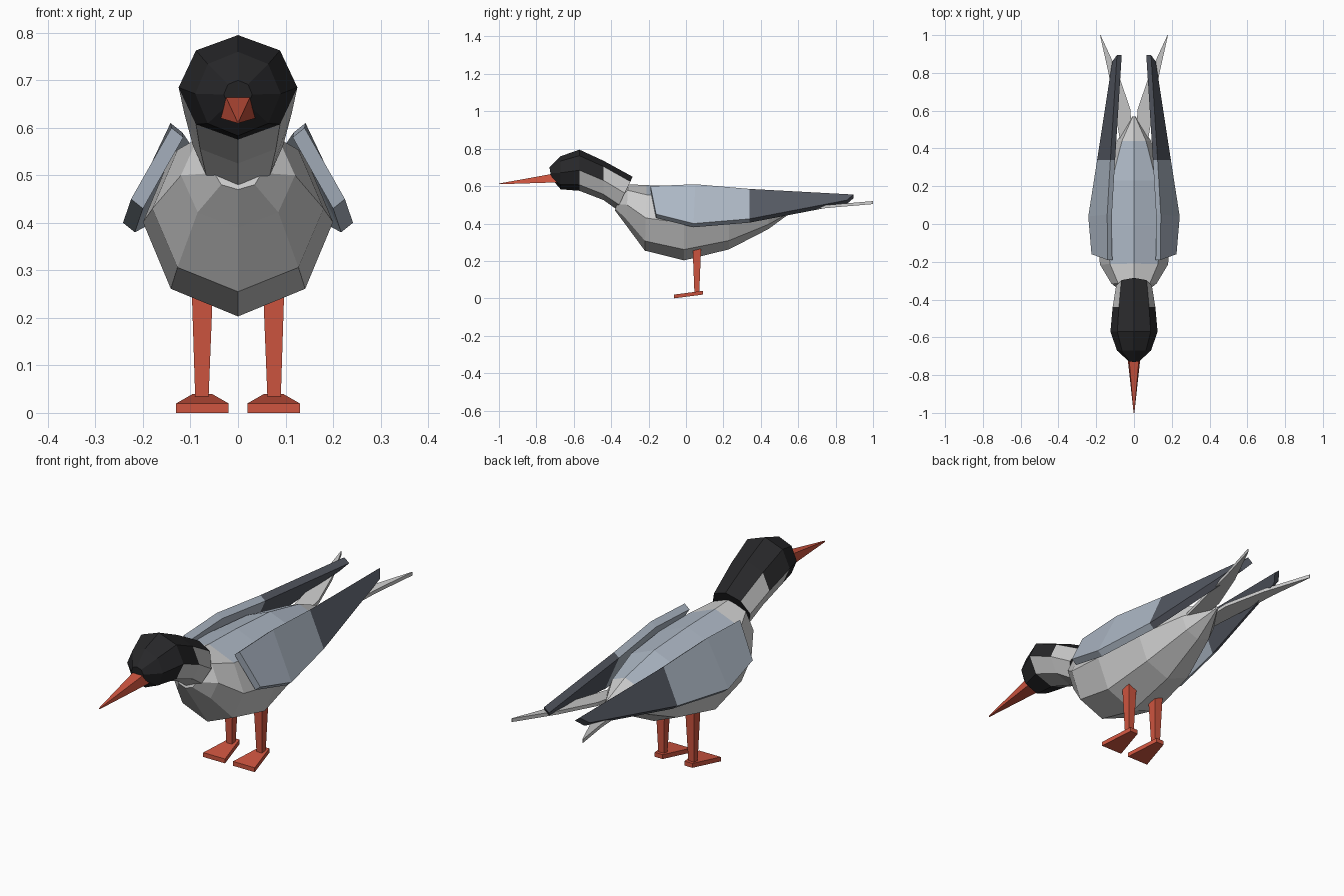
import bpy, math
from mathutils import Vector

if "Cube" in bpy.data.objects:
    bpy.data.objects.remove(bpy.data.objects["Cube"])


def mat(name, rgb):
    m = bpy.data.materials.new(name)
    m.diffuse_color = (*rgb, 1)
    m.use_nodes = True
    m.node_tree.nodes["Principled BSDF"].inputs["Base Color"].default_value = m.diffuse_color
    return m


BLACK = mat("black", (0.02, 0.02, 0.022))
RED = mat("red", (0.62, 0.09, 0.05))
SLATE = mat("slate", (0.42, 0.48, 0.56))
DARK = mat("dark_slate", (0.09, 0.10, 0.125))
PALE = mat("pale", (0.8, 0.8, 0.8))


def loft(name, rings, mats, pick=lambda seg, side: 0):
    """Skin equal-sized rings of points; pick() gives the material of each face."""
    n = len(rings[0])
    verts = [p for r in rings for p in r]
    faces, idx = [tuple(range(n))[::-1]], [pick(0, 0)]
    for s in range(len(rings) - 1):
        for i in range(n):
            j = (i + 1) % n
            faces.append((s * n + i, s * n + j, s * n + n + j, s * n + n + i))
            idx.append(pick(s, i))
    faces.append(tuple(range(len(verts) - n, len(verts))))
    idx.append(pick(len(rings) - 2, 0))
    me = bpy.data.meshes.new(name)
    me.from_pydata(verts, [], faces)
    for m in mats:
        me.materials.append(m)
    for p, k in zip(me.polygons, idx):
        p.material_index = k if mats else 0
    ob = bpy.data.objects.new(name, me)
    bpy.context.collection.objects.link(ob)
    # consistent outward normals
    import bmesh
    bm = bmesh.new()
    bm.from_mesh(me)
    bmesh.ops.recalc_face_normals(bm, faces=bm.faces)
    bm.to_mesh(me)
    bm.free()
    return ob


def octagon(ty, tz, by, bz, rx):
    """Eight-sided ring given its top point, bottom point and half width."""
    top, bot = Vector((0, ty, tz)), Vector((0, by, bz))
    c, h = (top + bot) / 2, (top - bot) / 2
    return [c + h * math.cos(a) + Vector((rx * math.sin(a), 0, 0))
            for a in (k * math.pi / 4 for k in range(8))]


def pair(name, rings, mats, pick=lambda s, i: 0):
    """Build a part on the +x side and its mirror image."""
    for side, sx in (("left", 1), ("right", -1)):
        loft(f"{side}_{name}", [[(sx * x, y, z) for x, y, z in r] for r in rings], mats, pick)


# Body, with the slate mantle along the top
loft("body", [octagon(*r) for r in (
    (-0.36, 0.54, -0.38, 0.47, 0.05),
    (-0.31, 0.61, -0.32, 0.39, 0.12),
    (-0.21, 0.605, -0.22, 0.255, 0.18),
    (-0.01, 0.60, -0.01, 0.203, 0.20),
    (0.23, 0.585, 0.23, 0.262, 0.165),
    (0.44, 0.54, 0.44, 0.37, 0.09),
    (0.57, 0.485, 0.57, 0.465, 0.008))],
    [PALE, SLATE], lambda s, i: int(i in (0, 7) and 2 <= s <= 4))


# Head and neck, with the black cap narrowing down the nape
def cap(s, i):
    return int(s < 2 or (s == 2 and i in (0, 1, 6, 7)) or i in (0, 7))


loft("head_and_neck", [octagon(*r) for r in (
    (-0.73, 0.70, -0.72, 0.64, 0.03),
    (-0.67, 0.76, -0.67, 0.583, 0.09),
    (-0.57, 0.795, -0.57, 0.575, 0.125),
    (-0.44, 0.735, -0.44, 0.525, 0.113),
    (-0.285, 0.65, -0.37, 0.475, 0.095))], [PALE, BLACK], cap)

# Beak
loft("beak", [[(-w, y, t), (w, y, t), (v, y, b), (-v, y, b)] for y, w, v, t, b in (
    (-0.69, 0.028, 0.036, 0.67, 0.62), (-1.0, 0.002, 0.002, 0.614, 0.61))], [RED])

# Folded wings: outer top and bottom points, thickened inwards
wing = []
for top, bot in (((0.14, -0.19, 0.60), (0.225, -0.16, 0.45)),
                 ((0.142, 0.05, 0.61), (0.242, 0.04, 0.40)),
                 ((0.125, 0.34, 0.585), (0.195, 0.34, 0.425)),
                 ((0.09, 0.895, 0.555), (0.115, 0.86, 0.525))):
    t, b = Vector(top), Vector(bot)
    off = Vector((-0.025, 0, -0.02))
    wing.append([t, b, b + off, t + off])
pair("wing", wing, [SLATE, DARK], lambda s, i: int(s == 2))

# Forked tail streamers
pair("tail_streamer", [[(a, y1, z + 0.008), (b, y2, z + 0.008), (b, y2, z - 0.008), (a, y1, z - 0.008)]
                       for a, y1, b, y2, z in ((0.005, 0.42, 0.07, 0.42, 0.46),
                                               (0.02, 0.61, 0.105, 0.62, 0.478),
                                               (0.085, 0.80, 0.135, 0.80, 0.495),
                                               (0.177, 1.0, 0.18, 1.0, 0.512))], [PALE])


# Legs
def rect(cx, cy, hx, hy, z):
    return [(cx - hx, cy - hy, z), (cx + hx, cy - hy, z), (cx + hx, cy + hy, z), (cx - hx, cy + hy, z)]


pair("leg", [rect(0.076, 0.058, 0.014, 0.013, 0.03), rect(0.075, 0.058, 0.023, 0.023, 0.28)], [RED])

# Webbed feet, wide at the toes
pair("foot", [[(0.075 - w, y, z), (0.075 + w, y, z), (0.075 + w, y, z + 0.02), (0.075 - w, y, z + 0.02)]
              for w, y, z in ((0.055, -0.065, 0.0), (0.02, 0.09, 0.02))], [RED])
